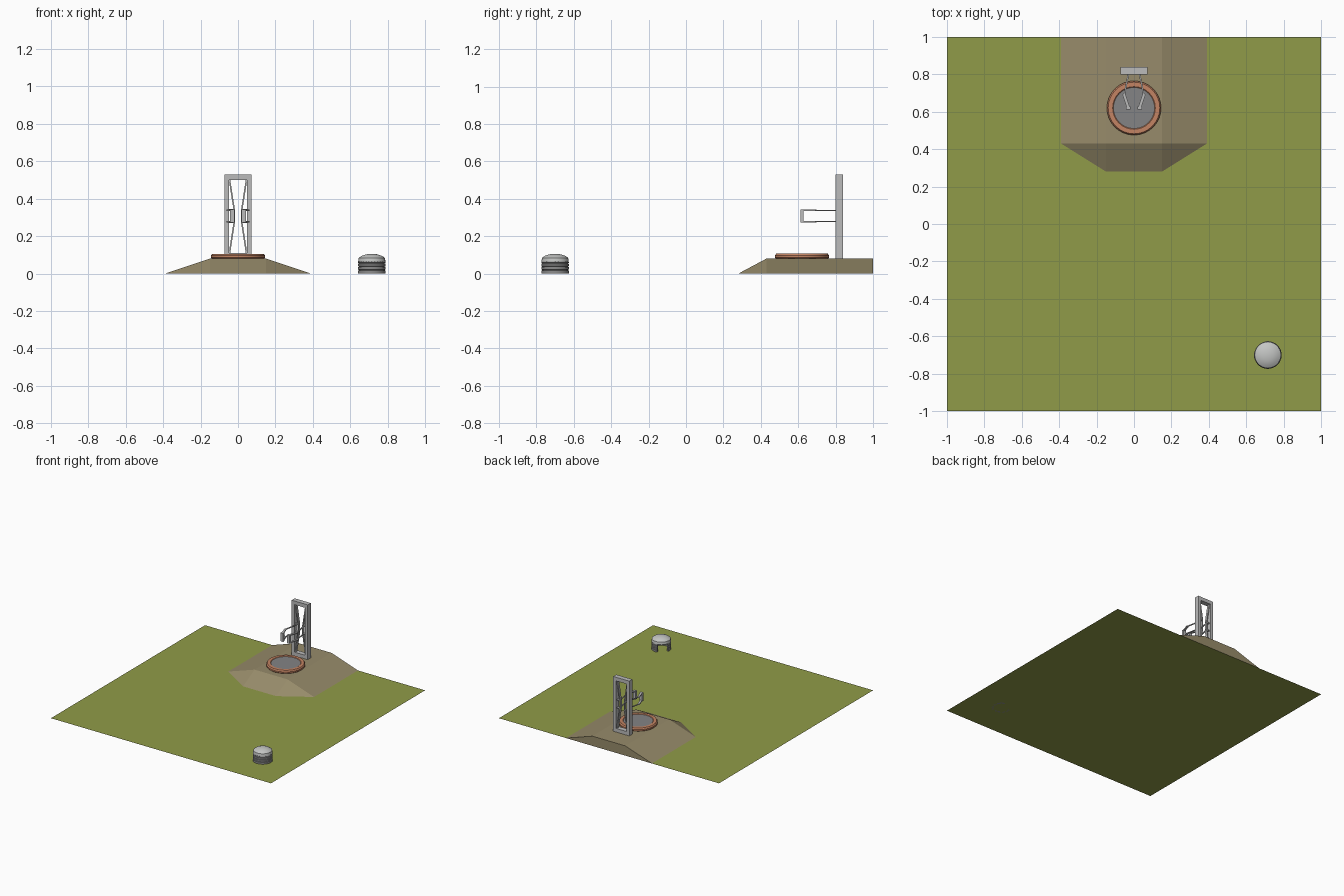
import bpy, bmesh, math
from mathutils import Vector

cube = bpy.data.objects.get("Cube")
if cube:
    bpy.data.objects.remove(cube, do_unlink=True)


def material(name, rgb):
    m = bpy.data.materials.new(name)
    m.use_nodes = True
    m.diffuse_color = (*rgb, 1)
    m.node_tree.nodes["Principled BSDF"].inputs["Base Color"].default_value = (*rgb, 1)
    return m


GRASS = material("grass green", (0.28, 0.33, 0.065))
EARTH = material("earth brown", (0.31, 0.26, 0.145))
COPPER = material("copper", (0.55, 0.23, 0.125))
PAD = material("pad grey", (0.23, 0.23, 0.235))
STEEL = material("light steel", (0.50, 0.50, 0.50))
WALL = material("wall grey", (0.26, 0.26, 0.26))
ROOF = material("roof grey", (0.55, 0.56, 0.55))


def finish(name, bm, mat, location=(0, 0, 0), smooth=False):
    bmesh.ops.recalc_face_normals(bm, faces=bm.faces)
    mesh = bpy.data.meshes.new(name)
    bm.to_mesh(mesh)
    bm.free()
    mesh.materials.append(mat)
    ob = bpy.data.objects.new(name, mesh)
    ob.location = location
    bpy.context.collection.objects.link(ob)
    if smooth:
        bpy.ops.object.select_all(action="DESELECT")
        ob.select_set(True)
        bpy.context.view_layer.objects.active = ob
        bpy.ops.object.shade_smooth_by_angle(angle=math.radians(30))
    return ob


def bar(bm, a, b, wide, deep):
    """Square bar from a to b; wide is across x, deep is the other way."""
    a, b = Vector(a), Vector(b)
    d = (b - a).normalized()
    ref = Vector((0, 1, 0)) if abs(d.y) < 0.5 else Vector((0, 0, 1))
    side = d.cross(ref).normalized() * wide / 2
    up = side.cross(d).normalized() * deep / 2
    rings = [[bm.verts.new(p + side * s + up * t)
              for s, t in ((-1, -1), (1, -1), (1, 1), (-1, 1))] for p in (a, b)]
    for i in range(4):
        j = (i + 1) % 4
        bm.faces.new((rings[0][i], rings[0][j], rings[1][j], rings[1][i]))
    bm.faces.new(rings[0])
    bm.faces.new(rings[1])


def lathe(profile, steps, start=0.0, sweep=math.tau, closed=False):
    """Spin (radius, height) points about z; a closed profile gives capped ends."""
    bm = bmesh.new()
    verts = [bm.verts.new((r * math.cos(start), r * math.sin(start), z)) for r, z in profile]
    pairs = list(zip(verts, verts[1:] + verts[:1])) if closed else list(zip(verts, verts[1:]))
    edges = [bm.edges.new(p) for p in pairs]
    ends = [bm.faces.new(verts)] if closed and sweep < 6 else []
    out = bmesh.ops.spin(bm, geom=verts + edges, cent=(0, 0, 0), axis=(0, 0, 1),
                         angle=sweep, steps=steps)
    if ends:
        last = [g for g in out["geom_last"] if isinstance(g, bmesh.types.BMVert)]
        if len(last) == len(profile):
            bm.faces.new(last)
    bmesh.ops.remove_doubles(bm, verts=bm.verts, dist=1e-5)
    return bm


# Ground sheet
bm = bmesh.new()
bmesh.ops.create_grid(bm, x_segments=1, y_segments=1, size=1)
finish("ground", bm, GRASS)

# Earth mound with sloping front and sides, cut straight at the back
bm = bmesh.new()
base = [bm.verts.new((x, y, 0)) for x, y in
        ((-.39, 1), (-.39, .43), (-.15, .28), (.15, .28), (.39, .43), (.39, 1))]
top = [bm.verts.new((x, y, .08)) for x, y in ((-.15, 1), (-.15, .43), (.15, .43), (.15, 1))]
bm.faces.new(top)
bm.faces.new((base[0], base[1], top[1], top[0]))
bm.faces.new((base[1], base[2], top[1]))
bm.faces.new((base[2], base[3], top[2], top[1]))
bm.faces.new((base[3], base[4], top[2]))
bm.faces.new((base[4], base[5], top[3], top[2]))
bm.faces.new((base[5], base[0], top[0], top[3]))
finish("mound", bm, EARTH)

# Round pad: copper rim around a grey plate
rim = [(.138, .078), (.145, .085), (.145, .096), (.138, .106), (.114, .106), (.106, .1)]
finish("pad_rim", lathe(rim, 32), COPPER, (0, .62, 0), True)
bm = bmesh.new()
bmesh.ops.create_circle(bm, cap_ends=True, segments=32, radius=.11)
finish("pad_plate", bm, PAD, (0, .62, .103))

# Tower frame: two legs and two cross beams
bm = bmesh.new()
for s in (-1, 1):
    bar(bm, (s * .06, .82, .08), (s * .06, .82, .53), .026, .04)
for z in (.095, .515):
    bar(bm, (-.06, .82, z), (.06, .82, z), .03, .04)
finish("tower_frame", bm, STEEL)

# Bent braces inside the frame
bm = bmesh.new()
for s in (-1, 1):
    path = [(s * .046, .82, .505), (s * .02, .82, .34), (s * .02, .82, .275), (s * .046, .82, .105)]
    for a, b in zip(path, path[1:]):
        bar(bm, a, b, .008, .02)
    for z in (.34, .275):
        bar(bm, (s * .018, .82, z), (s * .055, .82, z), .008, .02)
finish("tower_braces", bm, STEEL)

# Holding arms reaching out over the pad
bm = bmesh.new()
for s in (-1, 1):
    for z in (.338, .278):
        bar(bm, (s * .028, .81, z), (s * .052, .69, z), .008, .006)
        bar(bm, (s * .054, .695, z), (s * .03, .622, z), .016, .008)
    bar(bm, (s * .03, .62, .274), (s * .03, .62, .342), .024, .018)
finish("holding_arms", bm, STEEL)

# Bunker wall: ribbed ring, open towards the pad
profile = [(.058, 0), (.074, 0)]
for i in range(3):
    z = .004 + i * .018
    profile += [(.074, z + .012), (.069, z + .014), (.069, z + .016), (.074, z + .018)]
profile += [(.072, .066), (.058, .066)]
gap = math.radians(70)
wall = lathe(profile, 28, math.radians(135) + gap / 2, math.tau - gap, True)
finish("bunker_wall", wall, WALL, (.715, -.7, 0), True)

# Bunker roof: short collar and low dome
roof = [(0, .058), (.07, .058), (.073, .064), (.07, .084), (.054, .095), (.03, .103), (0, .106)]
finish("bunker_roof", lathe(roof, 28), ROOF, (.715, -.7, 0), True)
